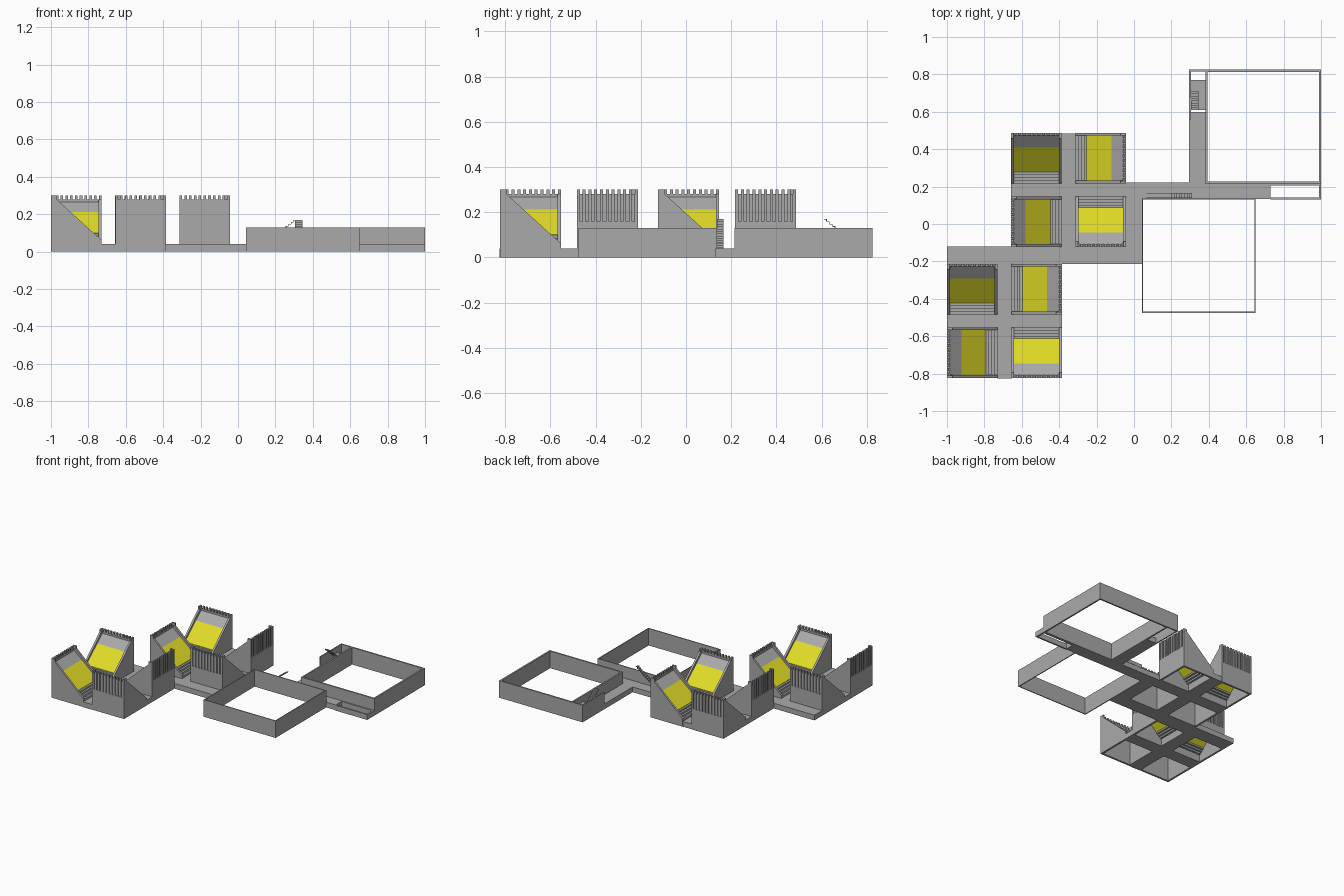
import bpy
import bmesh
import math
from mathutils import Matrix

cube = bpy.data.objects.get("Cube")
if cube:
    bpy.data.objects.remove(cube)


def material(name, colour):
    m = bpy.data.materials.new(name)
    m.use_nodes = True
    m.diffuse_color = colour
    m.node_tree.nodes["Principled BSDF"].inputs["Base Color"].default_value = colour
    return m


grey = material("concrete grey", (0.40, 0.40, 0.40, 1))
yellow = material("panel yellow", (0.75, 0.71, 0.02, 1))


def box(bm, x0, x1, y0, y1, z0, z1):
    move = Matrix.Translation(((x0 + x1) / 2, (y0 + y1) / 2, (z0 + z1) / 2))
    size = Matrix.Diagonal((x1 - x0, y1 - y0, z1 - z0, 1))
    bmesh.ops.create_cube(bm, size=1, matrix=move @ size)


def prism(bm, profile, x0, x1):
    """Extrude a (y, z) outline from x0 to x1."""
    face = bm.faces.new([bm.verts.new((x0, y, z)) for y, z in profile])
    out = bmesh.ops.extrude_face_region(bm, geom=[face])
    verts = [v for v in out["geom"] if isinstance(v, bmesh.types.BMVert)]
    bmesh.ops.translate(bm, verts=verts, vec=(x1 - x0, 0, 0))


def mesh_from(bm, name, mat):
    bmesh.ops.recalc_face_normals(bm, faces=bm.faces)
    mesh = bpy.data.meshes.new(name)
    bm.to_mesh(mesh)
    bm.free()
    mesh.materials.append(mat)
    return mesh


def place(name, mesh, matrix=Matrix()):
    ob = bpy.data.objects.new(name, mesh)
    ob.matrix_world = matrix
    bpy.context.collection.objects.link(ob)


def boxes(name, rows):
    bm = bmesh.new()
    for row in rows:
        box(bm, *row)
    place(name, mesh_from(bm, name, grey))


# Roof pavilion, low edge towards -y and tall slotted wall towards +y
H = 0.135       # half width
W = 0.015       # wall thickness
TOP = 0.28      # roof height
FIN = 0.30      # fin height
SLOT = 0.16     # foot of the slots


def roof(y):
    return 0.05 + 0.85 * (y + H)


def slope_panel(bm, y0, y1):
    t = 0.008
    prism(bm, [(y0, roof(y0)), (y1, roof(y1)), (y1, roof(y1) - t), (y0, roof(y0) - t)],
          W - H, H - W)


GLASS0, GLASS1 = -0.075, 0.057

bm = bmesh.new()
side = [(-H, 0), (H, 0), (H, TOP), (H - 0.03, TOP), (-H, 0.062)]
for x in (-H, H - W):
    prism(bm, side, x, x + W)
box(bm, W - H, H - W, -H, W - H, 0, 0.055)
box(bm, W - H, H - W, H - W, H, 0, SLOT)
box(bm, W - H, H - W, H - W, H - W / 2, SLOT, TOP)
slope_panel(bm, GLASS1, H - W)
shell = mesh_from(bm, "pavilion_shell", grey)

bm = bmesh.new()
slope_panel(bm, GLASS0, GLASS1)
glazing = mesh_from(bm, "sloped_panel", yellow)

# Steps below the sloped panel
bm = bmesh.new()
run = (GLASS0 + H - W) / 3
for i in range(3):
    y = W - H + i * run
    z = roof(y + run)
    box(bm, W - H, H - W, y, y + run, z - 0.02, z - 0.003)
steps = mesh_from(bm, "roof_steps", grey)

# Upright fins on the tall wall
bm = bmesh.new()
COUNT, FW = 11, 0.0135
for i in range(COUNT):
    x = -H + i * (2 * H - FW) / (COUNT - 1)
    box(bm, x, x + FW, H - W / 2, H, SLOT, FIN)
    box(bm, x, x + FW, H - W, H - W / 2, TOP, FIN)
for x in (-H, H - FW):
    box(bm, x, x + FW, H - 0.03, H - W, TOP, FIN)
fins = mesh_from(bm, "wall_fins", grey)

# Two clusters of four pavilions turned like a pinwheel
for label, cx, cy in (("rear", -0.35, 0.182), ("front", -0.693, -0.518)):
    for n, (sx, sy) in enumerate(((-1, 1), (1, 1), (1, -1), (-1, -1))):
        m = Matrix.Translation((cx + sx * 0.172, cy + sy * 0.17, 0))
        m = m @ Matrix.Rotation(-n * math.pi / 2, 4, "Z")
        for part in (shell, glazing, steps, fins):
            place(f"{label}_{part.name}_{n + 1}", part, m)

# Low walkways
D = 0.04
boxes("walkways", [
    (-1, 0.045, -0.215, -0.12, 0, D),
    (-0.387, -0.313, -0.12, 0.485, 0, D),
    (-0.657, -0.387, 0.145, 0.222, 0, D),
    (-0.313, 0.045, 0.145, 0.222, 0, D),
    (-0.045, 0.045, -0.12, 0.145, 0, D),
    (0.045, 0.73, 0.135, 0.222, 0, D),
    (0.295, 0.387, 0.222, 0.6, 0, D),
    (-0.73, -0.656, -0.825, -0.215, 0, D),
    (-1, -0.73, -0.555, -0.481, 0, D),
    (-0.656, -0.386, -0.555, -0.481, 0, D)])

# Low curb around the opening at the end of the walkway
boxes("opening_curb", [
    (0.73, 1, 0.13, 0.142, 0, D),
    (0.73, 1, 0.205, 0.217, 0, D),
    (0.988, 1, 0.142, 0.205, 0, D)])


# Open square enclosures
def enclosure(name, x0, x1, y0, y1, t):
    h = 0.13
    boxes(name, [(x0, x1, y0, y0 + t, 0, h), (x0, x1, y1 - t, y1, 0, h),
                 (x0, x0 + t, y0 + t, y1 - t, 0, h), (x1 - t, x1, y0 + t, y1 - t, 0, h)])


enclosure("front_enclosure", 0.042, 0.65, -0.475, 0.137, 0.007)
enclosure("rear_enclosure", 0.382, 1, 0.215, 0.825, 0.012)
boxes("stair_screen", [(0.295, 0.382, 0.815, 0.825, 0, 0.13),
                       (0.295, 0.304, 0.56, 0.815, 0, 0.13)])


# Thin folded stairs climbing along +x
def flight(bm, x0, x1, y0, y1, z0, z1, n=8):
    t = 0.003
    dx, dz = (x1 - x0) / n, (z1 - z0) / n
    for i in range(n):
        x, z = x0 + i * dx, z0 + i * dz
        box(bm, x, x + t, y0, y1, z, z + dz)
        box(bm, x, x + dx, y0, y1, z + dz - t, z + dz)


MID, HIGH = 0.085, 0.17
bm = bmesh.new()
flight(bm, 0.05, 0.15, 0.138, 0.165, D, MID, 6)
box(bm, 0.15, 0.2, 0.138, 0.165, MID - 0.004, MID)
flight(bm, 0.2, 0.31, 0.138, 0.165, MID, HIGH)
place("walkway_stair", mesh_from(bm, "walkway_stair", grey))

# Switchback stair: lower flight to the rear, landing, upper flight back
bm = bmesh.new()
flight(bm, 0, 0.1, -0.382, -0.345, D, MID, 6)
box(bm, 0.1, 0.16, -0.382, -0.304, MID - 0.004, MID)
upper = bmesh.new()
flight(upper, -0.1, 0, 0.305, 0.345, MID, HIGH)
turn = Matrix.Translation((0, 0.61, 0)) @ Matrix.Rotation(math.pi / 2, 4, "Z")
place("switchback_lower", mesh_from(bm, "switchback_lower", grey), turn)
back = Matrix.Translation((0, 0.61, 0)) @ Matrix.Rotation(-math.pi / 2, 4, "Z")
place("switchback_upper", mesh_from(upper, "switchback_upper", grey), back)
